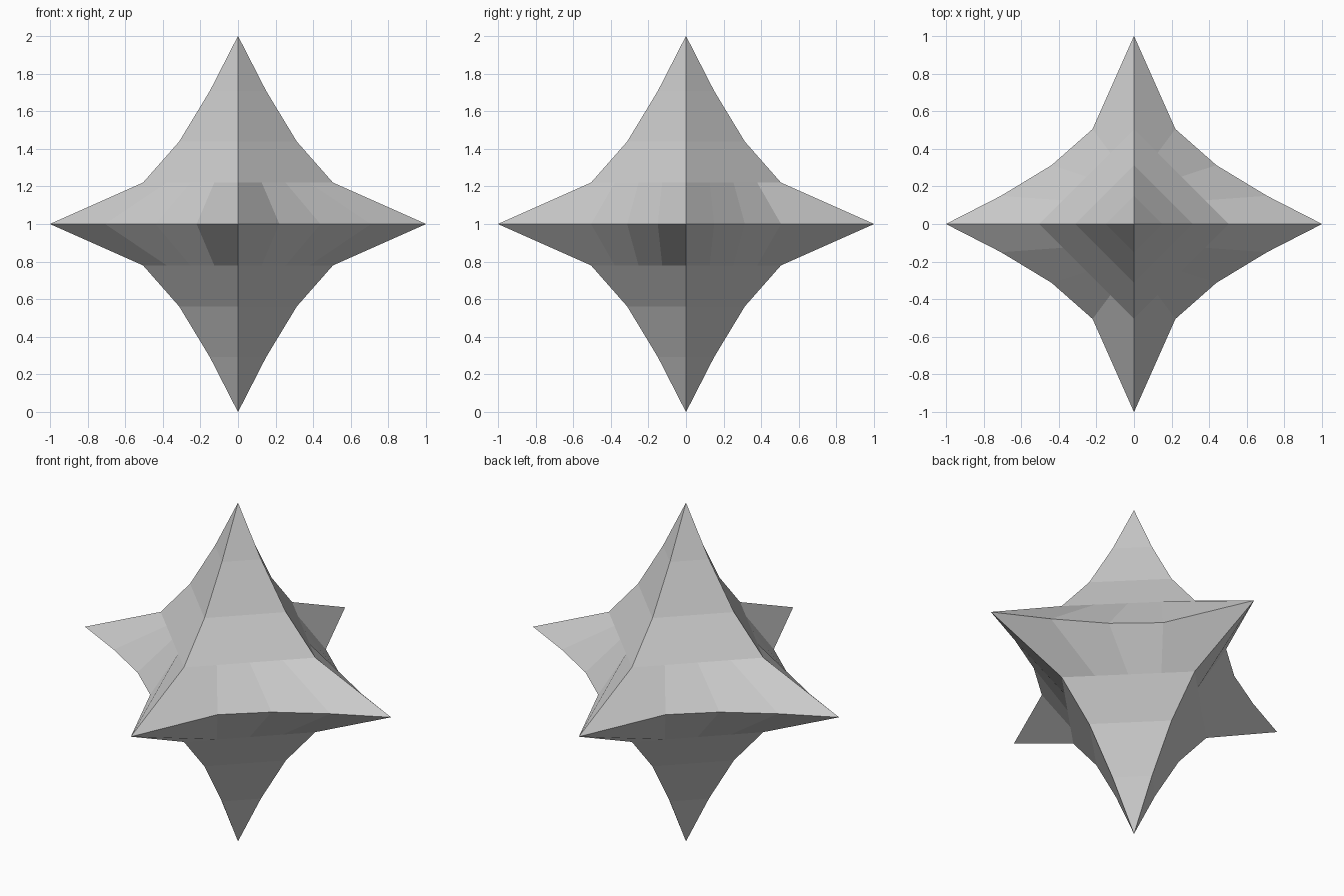
import bpy, bmesh
from mathutils import Vector

if "Cube" in bpy.data.objects:
    bpy.data.objects.remove(bpy.data.objects["Cube"])

# Spike curve: (distance along the spike axis, half width)
SPIKE = [(1.0, 0.0), (0.707, 0.15), (0.438, 0.313), (0.22, 0.505), (0.0, 1.0)]
N = len(SPIKE) - 1

bm = bmesh.new()

# One eighth of the star: straight diamond rings down the top spike
rows = []
for z, r in SPIKE[:-1]:
    rows.append([bm.verts.new((r * (1 - i / N), r * i / N, z)) for i in range(N + 1)])

# The middle ring follows the concave curve between the side spikes
rows.append([bm.verts.new((x, y, 0)) for x, y in SPIKE])

for upper, lower in zip(rows, rows[1:]):
    for i in range(N):
        bm.faces.new((upper[i], lower[i], lower[i + 1], upper[i + 1]))

# Mirror the eighth across all three planes and weld the seams
for axis in range(3):
    copy = bmesh.ops.duplicate(bm, geom=bm.verts[:] + bm.edges[:] + bm.faces[:])["geom"]
    for v in (g for g in copy if isinstance(g, bmesh.types.BMVert)):
        v.co[axis] *= -1
bmesh.ops.remove_doubles(bm, verts=bm.verts[:], dist=0.0005)
bmesh.ops.recalc_face_normals(bm, faces=bm.faces[:])
bmesh.ops.translate(bm, verts=bm.verts[:], vec=Vector((0, 0, 1)))

mesh = bpy.data.meshes.new("six_point_star")
bm.to_mesh(mesh)
bm.free()
star = bpy.data.objects.new("six_point_star", mesh)
bpy.context.collection.objects.link(star)
